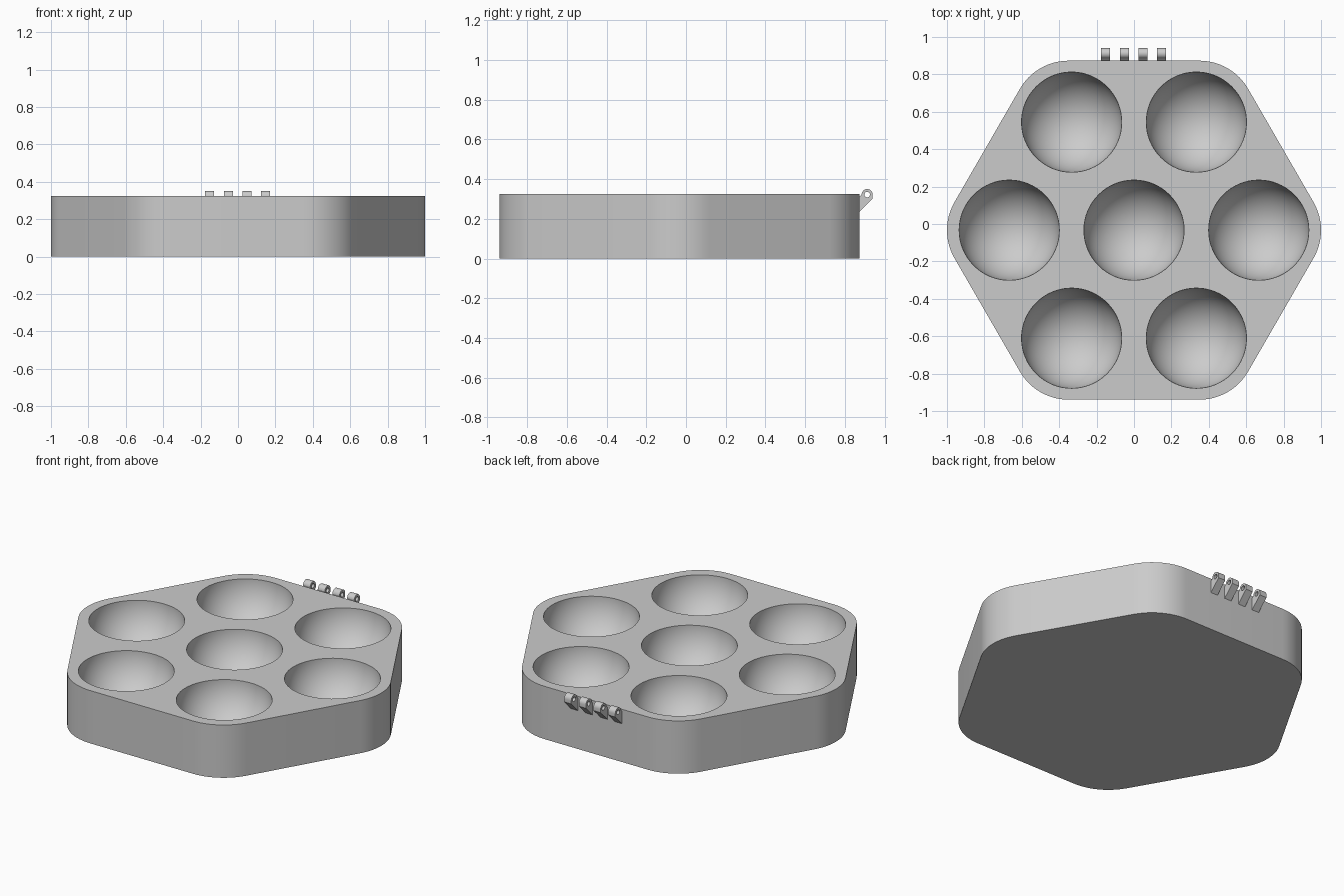
import bpy, bmesh, math
from math import cos, sin, pi

if "Cube" in bpy.data.objects:
    bpy.data.objects.remove(bpy.data.objects["Cube"])

CY = -0.033        # tray centre in y
H = 0.325          # tray height
CORNER, ROUND = 0.70, 0.30
PITCH, CUP = 0.667, 0.268

grey = bpy.data.materials.new("light grey")
grey.diffuse_color = (0.6, 0.6, 0.6, 1)
grey.use_nodes = True
grey.node_tree.nodes["Principled BSDF"].inputs["Base Color"].default_value = grey.diffuse_color


def add_object(name, bm):
    me = bpy.data.meshes.new(name)
    bm.to_mesh(me)
    bm.free()
    ob = bpy.data.objects.new(name, me)
    bpy.context.collection.objects.link(ob)
    me.materials.append(grey)
    return ob


def finish(ob):
    # apply modifiers or curve settings, then smooth with sharp edges kept
    bpy.ops.object.select_all(action='DESELECT')
    ob.select_set(True)
    bpy.context.view_layer.objects.active = ob
    bpy.ops.object.convert(target='MESH')
    bpy.ops.object.shade_smooth_by_angle(angle=math.radians(30))


# tray body: hexagon with rounded corners
bm = bmesh.new()
outline = []
STEPS = 12
for k in range(6):
    a = k * pi / 3
    for i in range(STEPS + 1):
        t = a - pi / 6 + i * pi / 3 / STEPS
        outline.append(bm.verts.new((CORNER * cos(a) + ROUND * cos(t),
                                     CY + CORNER * sin(a) + ROUND * sin(t), 0)))
base = bm.faces.new(outline)
top = bmesh.ops.extrude_face_region(bm, geom=[base])
bmesh.ops.translate(bm, vec=(0, 0, H),
                    verts=[v for v in top["geom"] if isinstance(v, bmesh.types.BMVert)])
bmesh.ops.recalc_face_normals(bm, faces=bm.faces)
tray = add_object("tray", bm)

# seven round cups cut into the top
bm = bmesh.new()
centres = [(0, CY)] + [(PITCH * cos(k * pi / 3), CY + PITCH * sin(k * pi / 3)) for k in range(6)]
for x, y in centres:
    ball = bmesh.ops.create_uvsphere(bm, u_segments=64, v_segments=33, radius=CUP)
    bmesh.ops.translate(bm, vec=(x, y, H), verts=ball["verts"])
cutter = add_object("cup_cutter", bm)
cut = tray.modifiers.new("cups", 'BOOLEAN')
cut.operation = 'DIFFERENCE'
cut.solver = 'EXACT'
cut.object = cutter
finish(tray)
bpy.data.objects.remove(cutter)

# hinge knuckles: pierced round eye on a slanted arm
EY, EZ, ER, HOLE = 0.912, 0.322, 0.028, 0.014
WALL = CY + 0.905
arc = [(EY + ER * cos(i * pi / 12), EZ + ER * sin(i * pi / 12)) for i in range(13)]
arm = [(WALL, 0.235), (EY + ER, 0.303)] + arc + [(WALL, 0.310)]
hole = [(EY + HOLE * cos(i * pi / 10), EZ + HOLE * sin(i * pi / 10)) for i in range(20)]

for n in range(4):
    cu = bpy.data.curves.new("hinge_knuckle", 'CURVE')
    cu.dimensions = '2D'
    cu.fill_mode = 'BOTH'
    cu.extrude = 0.024
    for pts in (arm, hole):
        sp = cu.splines.new('POLY')
        sp.points.add(len(pts) - 1)
        for p, (u, v) in zip(sp.points, pts):
            p.co = (u, v, 0, 1)
        sp.use_cyclic_u = True
    cu.materials.append(grey)
    ob = bpy.data.objects.new(f"hinge_knuckle_{n + 1}", cu)
    bpy.context.collection.objects.link(ob)
    ob.rotation_euler = (pi / 2, 0, pi / 2)
    ob.location.x = -0.152 + n * 0.1
    finish(ob)
